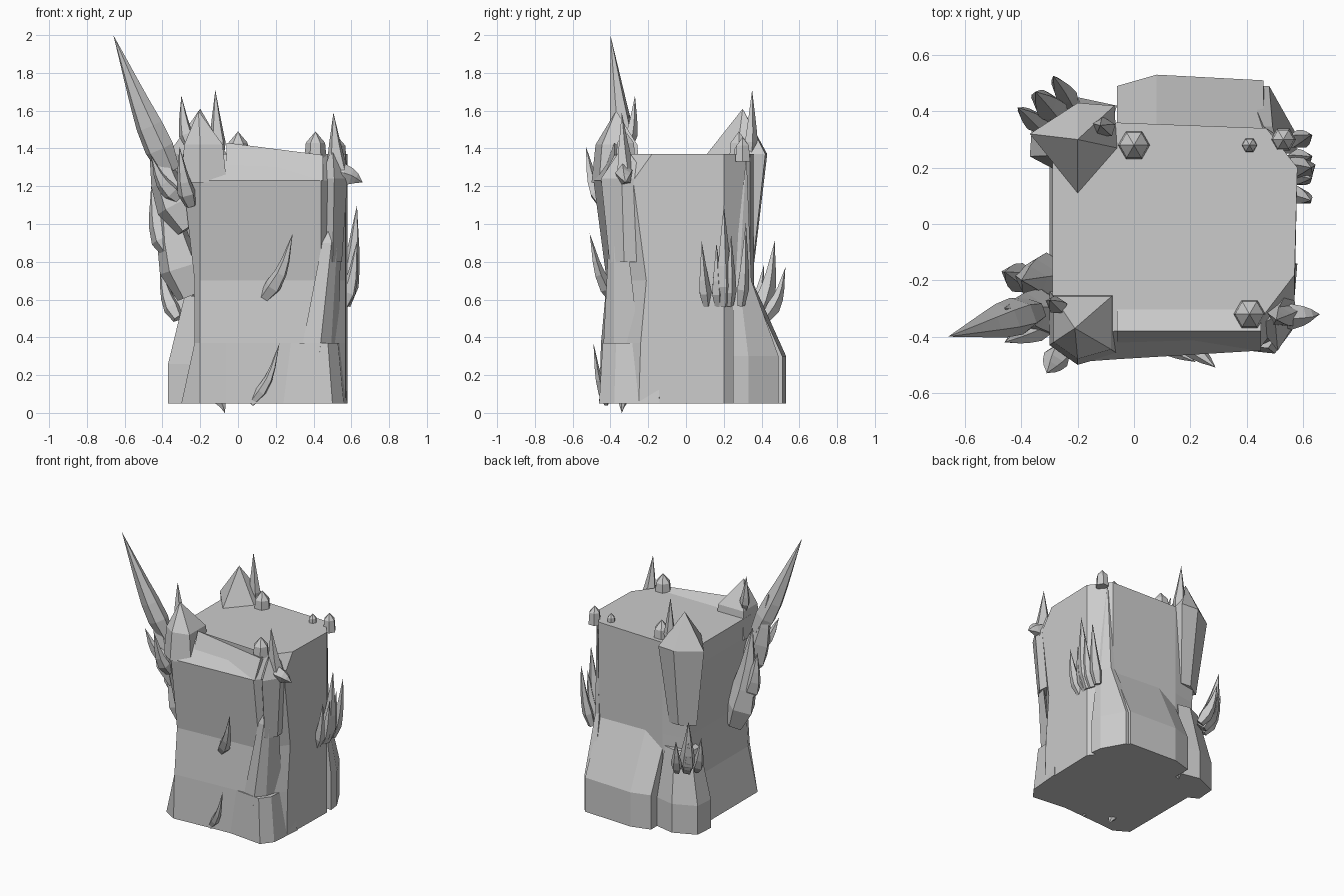
import bpy, bmesh, math, random
from mathutils import Vector

if "Cube" in bpy.data.objects:
    bpy.data.objects.remove(bpy.data.objects["Cube"])

random.seed(4)


def skin(name, rings):
    """Bridge rings of equal length; a one-point ring closes to a tip."""
    bm = bmesh.new()
    rows = [[bm.verts.new(p) for p in r] for r in rings]
    for a, b in zip(rows, rows[1:]):
        for i in range(len(a)):
            j = (i + 1) % len(a)
            bm.faces.new((a[i], a[j], b[0]) if len(b) == 1 else (a[i], a[j], b[j], b[i]))
    bm.faces.new(rows[0])
    if len(rows[-1]) > 2:
        bm.faces.new(rows[-1])
    bmesh.ops.recalc_face_normals(bm, faces=bm.faces)
    me = bpy.data.meshes.new(name)
    bm.to_mesh(me)
    bm.free()
    bpy.context.collection.objects.link(bpy.data.objects.new(name, me))


def taper(name, outline, anchor, steps, apex=None):
    """Stack one outline at each (z, scale), scaled towards an anchor point."""
    ax, ay = anchor
    rings = [[(ax + (x - ax) * s, ay + (y - ay) * s, z) for x, y in outline]
             for z, s in steps]
    skin(name, rings + ([[apex]] if apex else []))


def flame(name, base, tip, r, bow=0.3, sides=5, steps=5):
    """Tapered tongue that swings out first, then curls up to its tip."""
    b, d = Vector(base), Vector(tip) - Vector(base)

    def at(t):
        out = t + bow * math.sin(math.pi * t) * (1 - 0.7 * t)
        return b + Vector((d.x * out, d.y * out, d.z * t))

    rings = []
    for k in range(steps):
        t = k / steps
        axis = (at(t + .05) - at(t - .05)).normalized()
        u = axis.cross(Vector((.3, 1, .1))).normalized()
        v = axis.cross(u)
        w = r * min(.65 + 1.8 * t, 1.3 * (1 - t))
        rings.append([at(t) + w * (u * math.cos(a) + v * .8 * math.sin(a))
                      for a in (math.tau * i / sides for i in range(sides))])
    skin(name, rings + [[tip]])


def clump(name, base, tip, r, extra):
    """One main tongue with smaller ones fanned round its foot."""
    flame(name, base, tip, r)
    b, t = Vector(base), Vector(tip)
    for i in range(extra):
        side = (i - (extra - 1) / 2) * r
        across = Vector((b.y - t.y, t.x - b.x, 0)).normalized() * side
        end = b.lerp(t, random.uniform(.6, .85))
        end.x, end.y = t.x, t.y
        flame(f"{name}_side_{i + 1}", b + across, end + across * 1.3, r * .7)


# Main trunk: left and front sides pinched at the waist
trunk = []
for z, left, front in [(.05, -.3, -.4), (.37, -.23, -.39), (.7, -.23, -.36),
                       (1.23, -.29, -.43), (1.37, -.29, -.33)]:
    outline = [(left, front), (-.2, front - .06), (-.06, front - .05), (.44, front - .02),
               (.57, front + .15), (.58, .2), (.47, .34), (-.06, .36), (left, .33)]
    trunk.append([(x, y, z) for x, y in outline])
skin("trunk", trunk)

# Thin wedge rim along the front of the top
skin("front_rim", [[(x, -.45, 1.23), (x, -.38, z), (x, -.29, 1.36)]
                   for x, z in [(-.06, 1.43), (.45, 1.365)]])

# Corner peaks
taper("front_left_peak", [(-.3, -.43), (-.2, -.5), (-.06, -.46), (-.06, -.24), (-.3, -.24)],
      (-.2, -.36), [(1.22, 1), (1.42, .85)], (-.21, -.37, 1.6))
taper("back_left_peak", [(-.2, .11), (-.06, .27), (-.07, .42), (-.2, .43), (-.37, .32)],
      (-.18, .26), [(.8, .6), (1.37, 1)], (-.2, .3, 1.61))

# Root buttresses
taper("front_right_root", [(.13, -.42), (.5, -.46), (.56, -.38), (.58, -.14), (.25, -.1)],
      (.3, -.3), [(.05, 1), (.37, .88)])
taper("front_right_rib", [(.33, -.42), (.43, -.44), (.49, -.38), (.53, -.24)],
      (.56, -.38), [(.3, 1), (.9, .5)], (.49, -.38, .99))
taper("front_right_column", [(.44, -.36), (.51, -.45), (.58, -.34), (.56, -.2)],
      (.48, -.3), [(.8, .7), (1.24, 1)], (.5, -.33, 1.42))
skin("back_root", [[(-.06, y, z), (.08, y + .04, z), (.46, y + .02, z), (.47, .2, z), (-.06, .2, z)]
                   for y, z in [(.49, .05), (.49, .3), (.31, .7)]])
taper("back_right_root", [(.4, .25), (.58, .25), (.57, .33), (.48, .49), (.4, .49)],
      (.5, .25), [(.05, 1), (.3, 1), (.7, .4)], (.5, .32, 1.37))
taper("back_left_root", [(-.2, .15), (-.06, .42), (-.2, .45), (-.36, .38), (-.37, .24)],
      (-.12, .25), [(.05, 1), (.26, 1), (.62, .65)])

# Great horn at the front left
flame("horn_root", (-.26, -.33, .98), (-.46, -.3, 1.58), .11)
flame("great_horn", (-.36, -.31, 1.28), (-.66, -.4, 2), .085, .05, 6, 6)

# Flames growing from the sides and corners
flame("left_flame", (-.25, -.2, .62), (-.4, -.2, 1.36), .12)
flame("left_flame_tip", (-.36, -.21, .85), (-.46, -.17, 1.2), .07)
flame("front_left_claw", (-.25, -.44, 1.1), (-.31, -.53, 1.41), .05)
flame("outer_left_claw", (-.3, -.36, 1.12), (-.46, -.42, 1.36), .05)
clump("back_left_flame", (-.27, .38, .5), (-.35, .47, .91), .065, 3)
clump("right_flame", (.56, .2, .57), (.63, .2, 1.1), .06, 4)
clump("front_right_flame", (.54, -.31, 1.2), (.505, -.34, 1.59), .06, 1)
flame("front_right_claw", (.5, -.33, 1.27), (.66, -.32, 1.22), .06)
flame("back_spike", (-.1, .34, 1.36), (-.12, .35, 1.71), .045)
flame("front_left_spike", (-.26, -.3, 1.42), (-.3, -.27, 1.68), .04)
flame("front_flame", (.13, -.38, .6), (.29, -.51, .95), .045)
flame("low_front_flame", (.07, -.42, .05), (.22, -.49, .37), .03)
flame("ground_tip", (-.11, -.33, .08), (-.07, -.34, 0), .03)

# Small stones on the top
for i, (x, y, r) in enumerate([(0, .28, .06), (.41, -.32, .06), (.41, .28, .03), (.53, .3, .045)]):
    ring = [(x + r * math.cos(math.pi * k / 3), y + r * math.sin(math.pi * k / 3)) for k in range(6)]
    taper(f"top_stone_{i + 1}", ring, (x, y), [(1.33, 1), (1.37 + r, .85)], (x, y, 1.37 + 2 * r))
